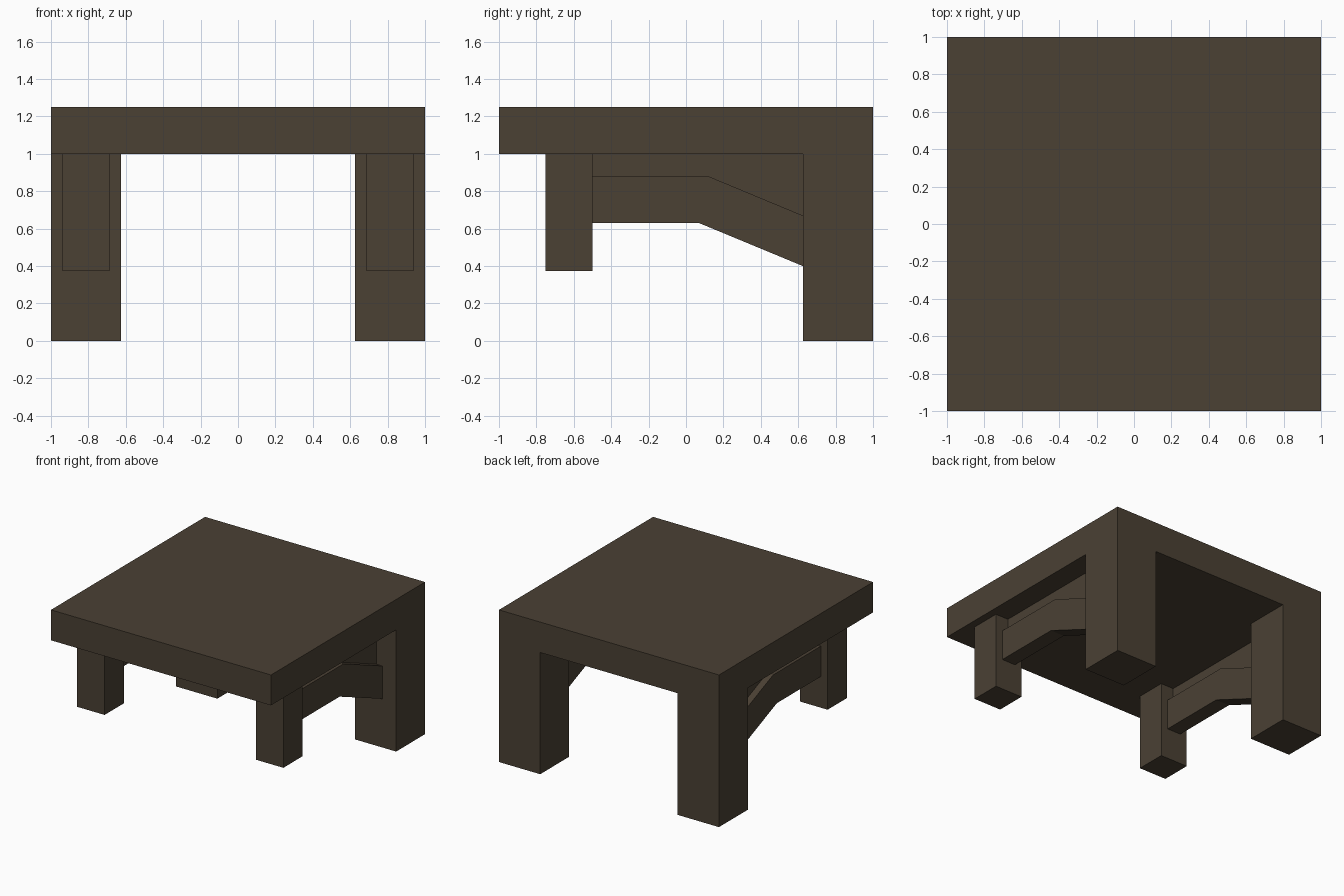
import bpy, bmesh

if "Cube" in bpy.data.objects:
    bpy.data.objects.remove(bpy.data.objects["Cube"])

wood = bpy.data.materials.new("dark brown wood")
wood.diffuse_color = (0.069, 0.052, 0.034, 1)
wood.use_nodes = True
wood.node_tree.nodes["Principled BSDF"].inputs["Base Color"].default_value = wood.diffuse_color


def finish(name, bm):
    bmesh.ops.recalc_face_normals(bm, faces=bm.faces)
    me = bpy.data.meshes.new(name)
    bm.to_mesh(me)
    bm.free()
    me.materials.append(wood)
    ob = bpy.data.objects.new(name, me)
    bpy.context.collection.objects.link(ob)
    return ob


def box_mesh(lo, hi):
    bm = bmesh.new()
    bmesh.ops.create_cube(bm, size=1)
    for v in bm.verts:
        v.co = [(a + b) / 2 + c * (b - a) for a, b, c in zip(lo, hi, v.co)]
    return bm


def side_profile(name, points, x0, x1):
    """Extrude a (y, z) outline along x."""
    bm = bmesh.new()
    face = bm.faces.new([bm.verts.new((x0, y, z)) for y, z in points])
    ext = bmesh.ops.extrude_face_region(bm, geom=[face], use_keep_orig=True)
    verts = [g for g in ext["geom"] if isinstance(g, bmesh.types.BMVert)]
    bmesh.ops.translate(bm, verts=verts, vec=(x1 - x0, 0, 0))
    return finish(name, bm)


# Slab with the two back legs drawn down from its underside
bm = box_mesh((-1, -1, 1), (1, 1, 1.25))
for co, no in (((-0.625, 0, 0), (1, 0, 0)), ((0.625, 0, 0), (1, 0, 0)),
               ((0, 0.625, 0), (0, 1, 0))):
    bmesh.ops.bisect_plane(bm, geom=bm.verts[:] + bm.edges[:] + bm.faces[:],
                           plane_co=co, plane_no=no)
corners = []
for f in bm.faces:
    c = f.calc_center_median()
    if c.z < 1.001 and abs(c.x) > 0.63 and c.y > 0.63:
        corners.append(f)
ext = bmesh.ops.extrude_face_region(bm, geom=corners)
for g in ext["geom"]:
    if isinstance(g, bmesh.types.BMVert):
        g.co.z = 0
bmesh.ops.recalc_face_normals(bm, faces=bm.faces)
bmesh.ops.dissolve_limit(bm, angle_limit=0.01, verts=bm.verts[:], edges=bm.edges[:])
finish("slab_and_back_legs", bm)

# Outlines of the bent brace and of the web filling the gap above it
brace = [(-0.5, 0.63), (0.07, 0.63), (0.625, 0.40),
         (0.625, 0.67), (0.12, 0.88), (-0.5, 0.88)]
web = [(-0.5, 0.85), (0.11, 0.85), (0.625, 0.64), (0.625, 1), (-0.5, 1)]

for side, s in (("left", -1), ("right", 1)):
    # Short hanging post at the front
    a, b = sorted((s * 0.6875, s * 0.9375))
    finish(side + "_front_post", box_mesh((a, -0.75, 0.375), (b, -0.5, 1)))
    # Brace from post to back leg, with thin web above
    side_profile(side + "_brace", brace, s * 0.75, s * 0.875)
    side_profile(side + "_brace_web", web, s * 0.805, s * 0.82)
